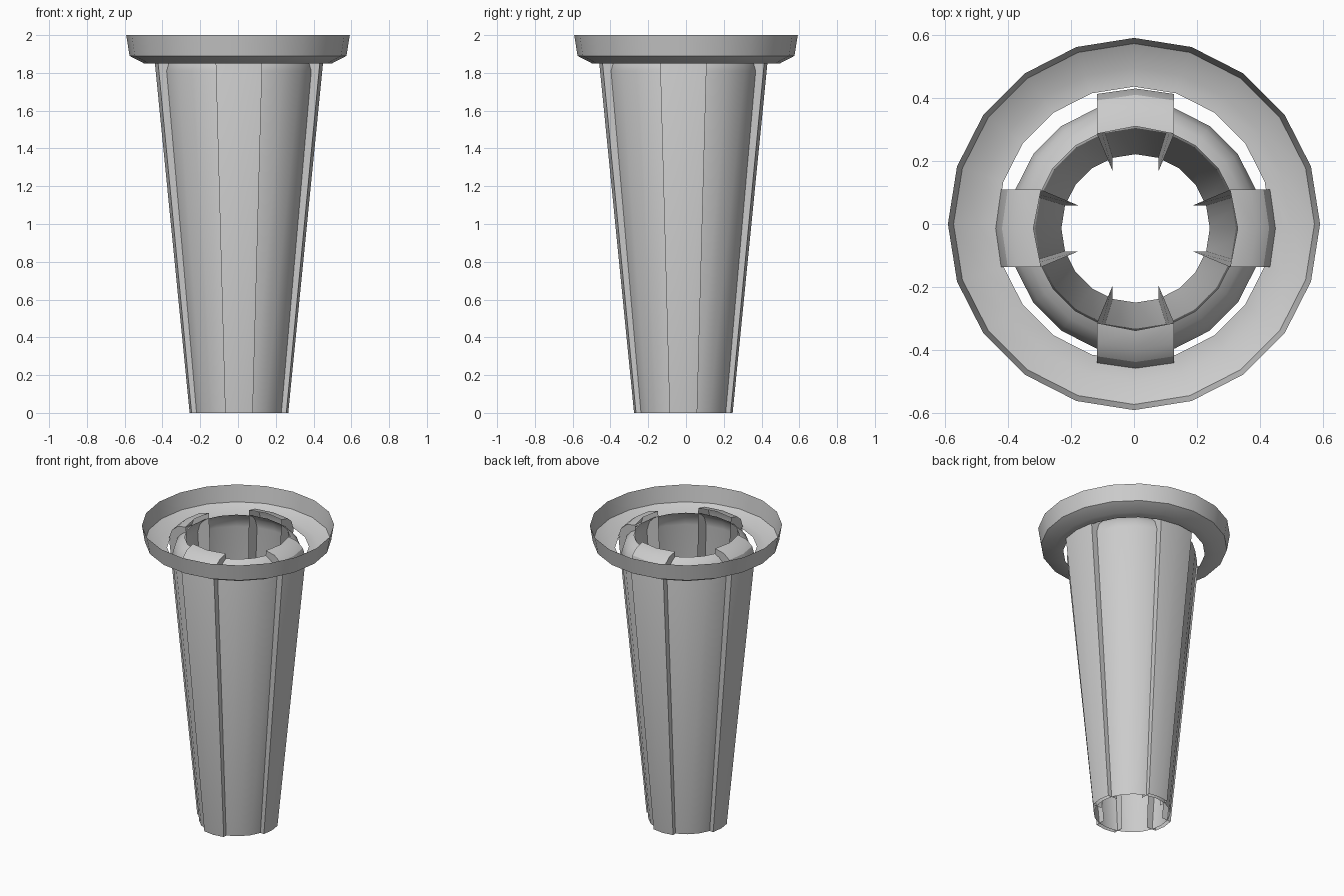
import bpy, bmesh, math

if "Cube" in bpy.data.objects:
    bpy.data.objects.remove(bpy.data.objects["Cube"])

SIDES = 20
CX, CY = 0.005, -0.014   # the tube sits slightly off the collar's centre


def make(name, bm, loc=(0, 0, 0)):
    bmesh.ops.recalc_face_normals(bm, faces=bm.faces)
    me = bpy.data.meshes.new(name)
    bm.to_mesh(me)
    bm.free()
    ob = bpy.data.objects.new(name, me)
    ob.location = loc
    bpy.context.collection.objects.link(ob)
    bpy.ops.object.select_all(action='DESELECT')
    ob.select_set(True)
    bpy.context.view_layer.objects.active = ob
    bpy.ops.object.shade_smooth_by_angle(angle=math.radians(30))
    return ob


def lathe(name, profile, loc=(0, 0, 0)):
    bm = bmesh.new()
    rings = []
    for r, z in profile:
        rings.append([bm.verts.new((r * math.cos(a), r * math.sin(a), z))
                      for a in (math.tau * i / SIDES for i in range(SIDES))])
    for lo, hi in zip(rings, rings[1:]):
        for i in range(SIDES):
            j = (i + 1) % SIDES
            bm.faces.new((lo[i], lo[j], hi[j], hi[i]))
    return make(name, bm, loc)


def rib(name, angle):
    profile = [(0.261, 0), (0.445, 1.85), (0.425, 1.91), (0.385, 1.945), (0.325, 1.96)]
    bm = bmesh.new()
    rows = []
    for r, z in profile:
        h = 0.073 + 0.05 * min(z / 1.85, 1)
        y = math.sqrt(r * r - h * h)
        rows.append([bm.verts.new(p) for p in ((y, -h, z), (r, 0, z), (y, h, z))])
    # outer strip and rounded shoulder
    for lo, hi in zip(rows, rows[1:]):
        for k in (0, 1):
            bm.faces.new((lo[k], lo[k + 1], hi[k + 1], hi[k]))
    # side walls running inward through the tube
    for k, s in ((0, -1), (2, 1)):
        foot = bm.verts.new((0.182, s * 0.073, 0))
        bm.faces.new([row[k] for row in rows] + [foot])
    ob = make(name, bm, (CX, CY, 0))
    ob.rotation_euler.z = angle


# flared collar with flat inner flange
lathe("collar", [(0.592, 2.0), (0.574, 1.89), (0.497, 1.85), (0.437, 1.85)])

# tapered tube with shoulder
lathe("tube", [(0.236, 0), (0.402, 1.81), (0.385, 1.87), (0.355, 1.905), (0.325, 1.925)],
      (CX, CY, 0))

# four raised ribs
for i, side in enumerate(("right", "back", "left", "front")):
    rib("rib_" + side, i * math.pi / 2)
